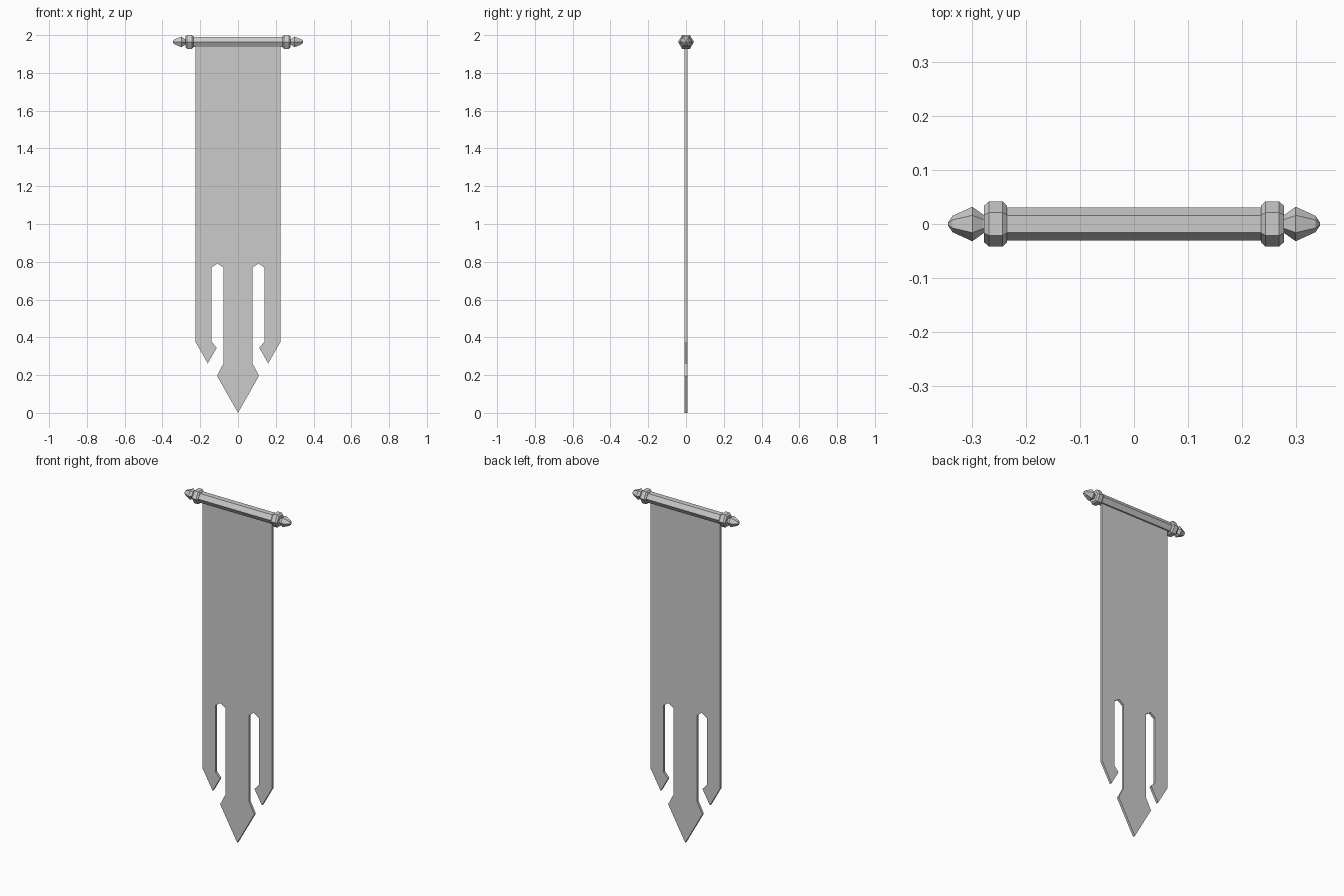
import bpy
import bmesh
import math

cube = bpy.data.objects.get("Cube")
if cube:
    bpy.data.objects.remove(cube, do_unlink=True)

grey = bpy.data.materials.new("plain_grey")
grey.use_nodes = True
colour = (0.6, 0.6, 0.6, 1)
grey.diffuse_color = colour
grey.node_tree.nodes["Principled BSDF"].inputs["Base Color"].default_value = colour

ROD_Z = 1.964
SIDES = 6


def add_object(name, bm):
    bmesh.ops.recalc_face_normals(bm, faces=bm.faces)
    mesh = bpy.data.meshes.new(name)
    bm.to_mesh(mesh)
    bm.free()
    mesh.materials.append(grey)
    obj = bpy.data.objects.new(name, mesh)
    bpy.context.collection.objects.link(obj)
    return obj


def turned(name, profile, side=1):
    """Hexagonal turned part along x from (x, radius) pairs."""
    bm = bmesh.new()
    rings = []
    for x, r in profile:
        angles = [math.tau * i / SIDES for i in range(SIDES)]
        rings.append([bm.verts.new((side * x, r * math.cos(a), ROD_Z + r * math.sin(a)))
                      for a in angles])
    for a, b in zip(rings, rings[1:]):
        for i in range(SIDES):
            j = (i + 1) % SIDES
            bm.faces.new((a[i], a[j], b[j], b[i]))
    bm.faces.new(rings[0])
    bm.faces.new(rings[-1])
    return add_object(name, bm)


# Rod with a collar and a pointed finial at each end
turned("rod", [(-0.25, 0.031), (0.25, 0.031)])
for label, side in (("left", 1), ("right", -1)):
    turned(label + "_collar", [(0.236, 0.034), (0.244, 0.042),
                               (0.269, 0.042), (0.278, 0.034)], side)
    turned(label + "_finial", [(0.27, 0.017), (0.279, 0.017), (0.3, 0.032),
                               (0.337, 0.015), (0.345, 0.003)], side)

# Cloth with two slots, two side tails and a long arrow-shaped middle tail
half = [(0.225, ROD_Z), (0.225, 0.376), (0.16, 0.262), (0.112, 0.346),
        (0.14, 0.376), (0.14, 0.77), (0.108, 0.791), (0.077, 0.77),
        (0.077, 0.262), (0.111, 0.196)]
outline = half + [(0, 0)] + [(-x, z) for x, z in reversed(half)]
bm = bmesh.new()
face = bm.faces.new([bm.verts.new((x, -0.007, z)) for x, z in outline])
extruded = bmesh.ops.extrude_face_region(bm, geom=[face], use_keep_orig=True)
moved = [v for v in extruded["geom"] if isinstance(v, bmesh.types.BMVert)]
bmesh.ops.translate(bm, verts=moved, vec=(0, 0.014, 0))
bmesh.ops.triangulate(bm, faces=[f for f in bm.faces if len(f.verts) > 4])
add_object("banner_cloth", bm)
